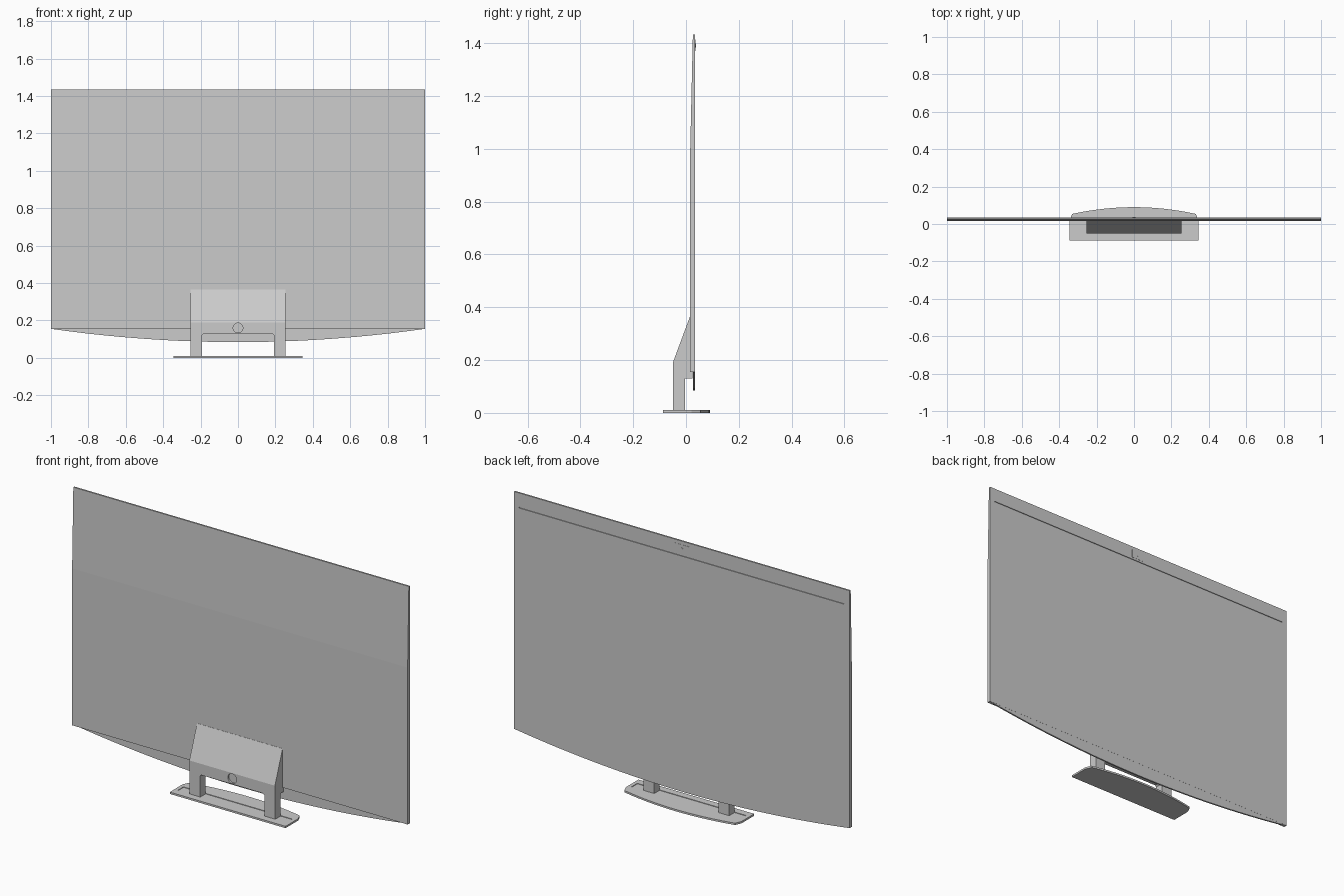
import bpy, bmesh, math
from mathutils import Vector

cube = bpy.data.objects.get("Cube")
if cube:
    bpy.data.objects.remove(cube, do_unlink=True)

grey = bpy.data.materials.new("plain grey")
grey.use_nodes = True
grey.diffuse_color = (0.6, 0.6, 0.6, 1)
grey.node_tree.nodes["Principled BSDF"].inputs["Base Color"].default_value = (0.6, 0.6, 0.6, 1)


def prism(name, profile, place, depth):
    """Extrude a 2D profile; place maps (a, b) to a point, depth is the sweep."""
    bm = bmesh.new()
    face = bm.faces.new([bm.verts.new(place(a, b)) for a, b in profile])
    top = bmesh.ops.extrude_face_region(bm, geom=[face])["geom"]
    bmesh.ops.translate(bm, vec=Vector(depth), verts=[v for v in top if isinstance(v, bmesh.types.BMVert)])
    bmesh.ops.recalc_face_normals(bm, faces=bm.faces)
    mesh = bpy.data.meshes.new(name)
    bm.to_mesh(mesh)
    bm.free()
    mesh.materials.append(grey)
    obj = bpy.data.objects.new(name, mesh)
    bpy.context.collection.objects.link(obj)
    return obj


def along_x(name, profile, half):
    return prism(name, profile, lambda y, z: (-half, y, z), (2 * half, 0, 0))


def along_y(name, profile, y0, y1):
    return prism(name, profile, lambda x, z: (x, y0, z), (0, y1 - y0, 0))


def along_z(name, profile, z0, z1):
    return prism(name, profile, lambda x, y: (x, y, z0), (0, 0, z1 - z0))


def rect(a0, a1, b0, b1):
    return [(a0, b0), (a1, b0), (a1, b1), (a0, b1)]


def disc(x, z, r, n=32):
    return [(x + r * math.cos(math.tau * i / n), z + r * math.sin(math.tau * i / n)) for i in range(n)]


def cut(obj, cutter):
    cutter.hide_render = True
    mod = obj.modifiers.new("cut", "BOOLEAN")
    mod.operation, mod.object, mod.solver = "DIFFERENCE", cutter, "EXACT"
    bpy.context.view_layer.objects.active = obj
    bpy.ops.object.modifier_apply(modifier=mod.name)
    bpy.data.objects.remove(cutter, do_unlink=True)


# Display panel: thick below, tapering toward the top, with a long slot
BACK = 0.035
panel = along_x("display_panel", [(0.016, 0.155), (BACK, 0.155), (BACK, 1.434), (0.026, 1.434), (0.016, 1.0)], 1.0)
cut(panel, along_y("slot_cutter", rect(-0.97, 0.97, 1.353, 1.359), BACK - 0.004, BACK + 0.02))

# Thin curved lip under the panel
xs = [-1 + i / 16 for i in range(33)]
along_y("lower_lip", [(x, 0.155 - 0.071 * (1 - x * x)) for x in xs], 0.026, BACK - 0.0005)

# Camera plate and lens near the top edge
along_y("camera_plate", rect(-0.042, 0.042, 1.37, 1.415), BACK - 0.002, BACK + 0.001)
along_y("camera_lens", disc(0, 1.392, 0.007, 16), BACK, BACK + 0.002)

# Stand bracket: sloped head on two legs, with a rounded opening and a round recess
stand = along_x("stand_bracket", [(-0.05, 0.008), (-0.003, 0.008), (-0.003, 0.13), (0.025, 0.13),
                                  (0.025, 0.365), (0.015, 0.365), (-0.05, 0.19)], 0.255)
opening = [(-0.192, -0.05), (0.192, -0.05), (0.192, 0.122), (0.184, 0.13), (-0.184, 0.13), (-0.192, 0.122)]
cut(stand, along_y("opening_cutter", opening, -0.1, 0.0))
cut(stand, along_y("recess_cutter", disc(0, 0.16, 0.026), -0.1, -0.04))

# Base plate: straight front, bowed back, shallow pocket on top
arc = [0.33 - 0.66 * i / 20 for i in range(21)]
outline = [(-0.345, -0.088), (0.345, -0.088), (0.345, 0.02)]
outline += [(x, 0.09 - 0.036 * (x / 0.33) ** 2) for x in arc] + [(-0.345, 0.02)]
base = along_z("base_plate", outline, 0.0, 0.01)
cut(base, along_z("pocket_cutter", rect(-0.325, 0.325, -0.05, 0.0), 0.007, 0.03))
